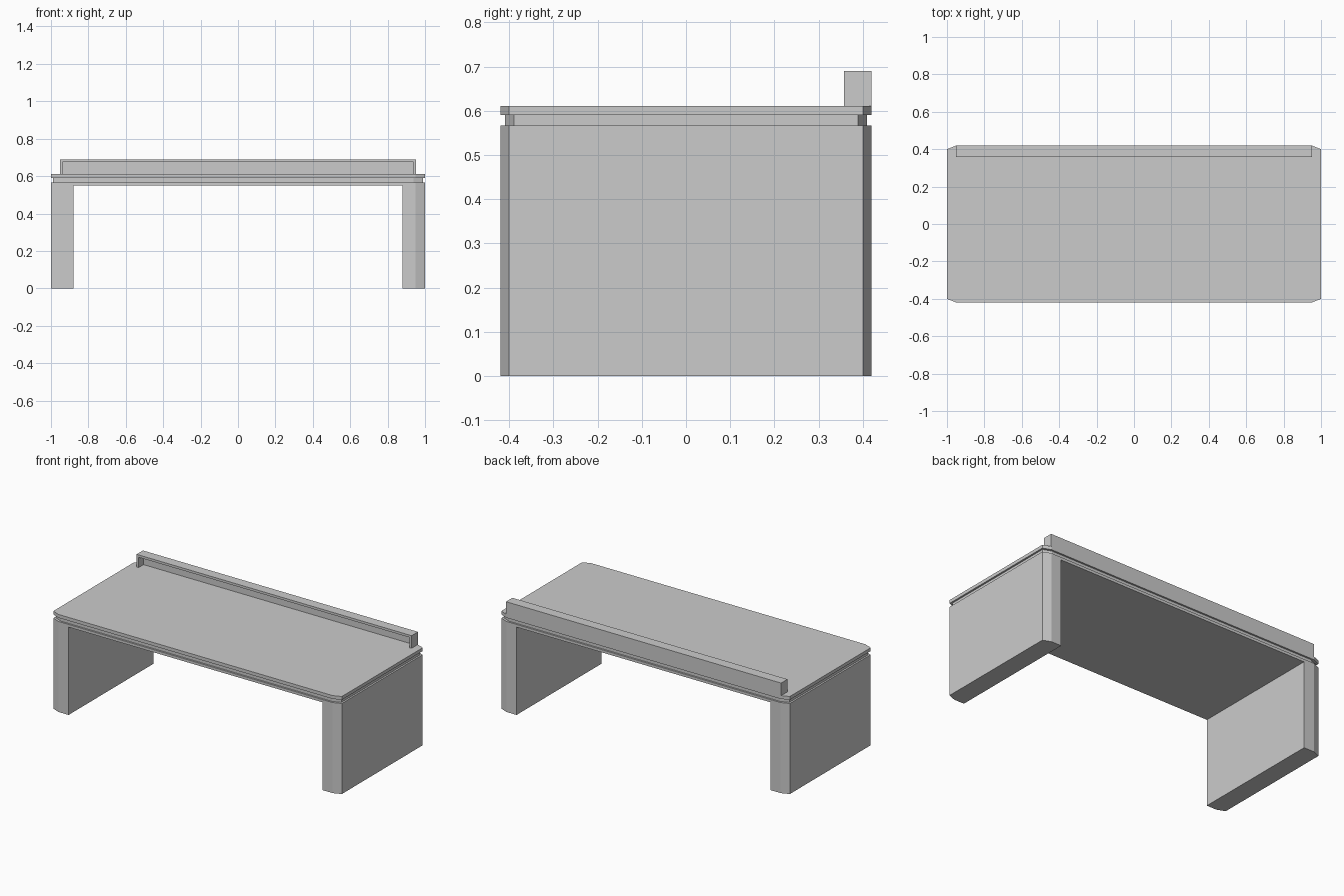
import bpy, bmesh

if "Cube" in bpy.data.objects:
    bpy.data.objects.remove(bpy.data.objects["Cube"])


def prism(name, plan, z0, z1):
    """Extrude a plan outline (x, y) from z0 up to z1."""
    bm = bmesh.new()
    face = bm.faces.new([bm.verts.new((x, y, z0)) for x, y in plan])
    ext = bmesh.ops.extrude_face_region(bm, geom=[face])
    bmesh.ops.translate(bm, vec=(0, 0, z1 - z0),
                        verts=[v for v in ext["geom"] if isinstance(v, bmesh.types.BMVert)])
    bmesh.ops.recalc_face_normals(bm, faces=bm.faces)
    mesh = bpy.data.meshes.new(name)
    bm.to_mesh(mesh)
    bm.free()
    obj = bpy.data.objects.new(name, mesh)
    bpy.context.collection.objects.link(obj)
    return obj


def clipped(x, y, cx=0.05, cy=0.02):
    """Rectangle with clipped corners."""
    return [(-x + cx, -y), (x - cx, -y), (x, -y + cy), (x, y - cy),
            (x - cx, y), (-x + cx, y), (-x, y - cy), (-x, -y + cy)]


def rect(x0, x1, y0, y1):
    return [(x0, y0), (x1, y0), (x1, y1), (x0, y1)]


X, Y = 1.0, 0.42
LEG_IN, UNDER, FRAME_TOP = 0.88, 0.55, 0.567

# Panel legs with clipped outer corners
for s, side in ((-1, "left"), (1, "right")):
    plan = [(LEG_IN, -Y), (0.95, -Y), (X, -0.40), (X, 0.40), (0.95, Y), (LEG_IN, Y)]
    prism(side + "_leg", [(s * x, y) for x, y in plan], 0, FRAME_TOP)

# Thin board bridging the legs
prism("bridge_board", rect(-LEG_IN, LEG_IN, -Y, Y), UNDER, FRAME_TOP)

# Recessed shadow gap and table top
prism("recessed_neck", clipped(X - 0.011, Y - 0.011), FRAME_TOP, 0.59)
prism("table_top", clipped(X, Y), 0.59, 0.611)

# Rear rail: a shallow hood open towards the front
RX, RY, RZ0, RZ1, T = 0.953, 0.357, 0.611, 0.69, 0.015
prism("rail_lid", rect(-RX, RX, RY, Y), RZ1 - T, RZ1)
prism("rail_back", rect(-RX + T, RX - T, Y - T, Y), RZ0, RZ1 - T)
for s, side in ((-1, "left"), (1, "right")):
    a, b = sorted((s * (RX - T), s * RX))
    prism("rail_end_" + side, rect(a, b, RY, Y), RZ0, RZ1 - T)
